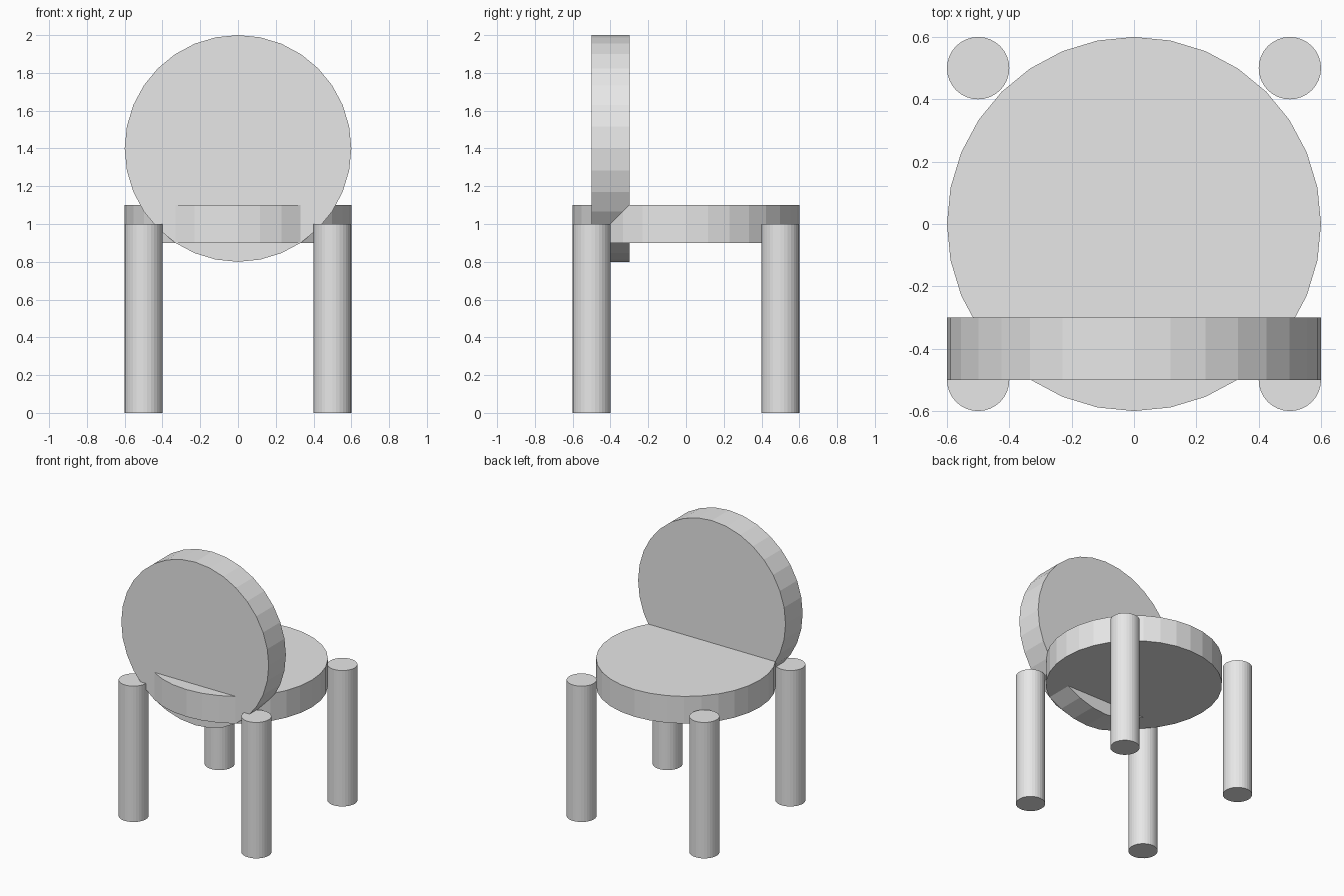
import bpy, math

if "Cube" in bpy.data.objects:
    bpy.data.objects.remove(bpy.data.objects["Cube"])

# Single plain colour
grey = bpy.data.materials.new("light_grey")
grey.diffuse_color = (0.8, 0.8, 0.8, 1)
grey.use_nodes = True
grey.node_tree.nodes["Principled BSDF"].inputs["Base Color"].default_value = grey.diffuse_color


def cylinder(name, radius, depth, location, rotation=(0, 0, 0)):
    bpy.ops.mesh.primitive_cylinder_add(vertices=32, radius=radius, depth=depth,
                                        location=location, rotation=rotation)
    part = bpy.context.object
    part.name = name
    part.data.materials.append(grey)
    return part


# Round seat slab
cylinder("seat", 0.6, 0.2, (0, 0, 1.0))

# Upright round backrest, passing through the seat
cylinder("backrest", 0.6, 0.2, (0, -0.4, 1.4), (math.radians(90), 0, 0))

# Four legs at the corners
for side, x in (("left", -0.5), ("right", 0.5)):
    for end, y in (("front", -0.5), ("back", 0.5)):
        cylinder(f"{end}_{side}_leg", 0.1, 1.0, (x, y, 0.5))
